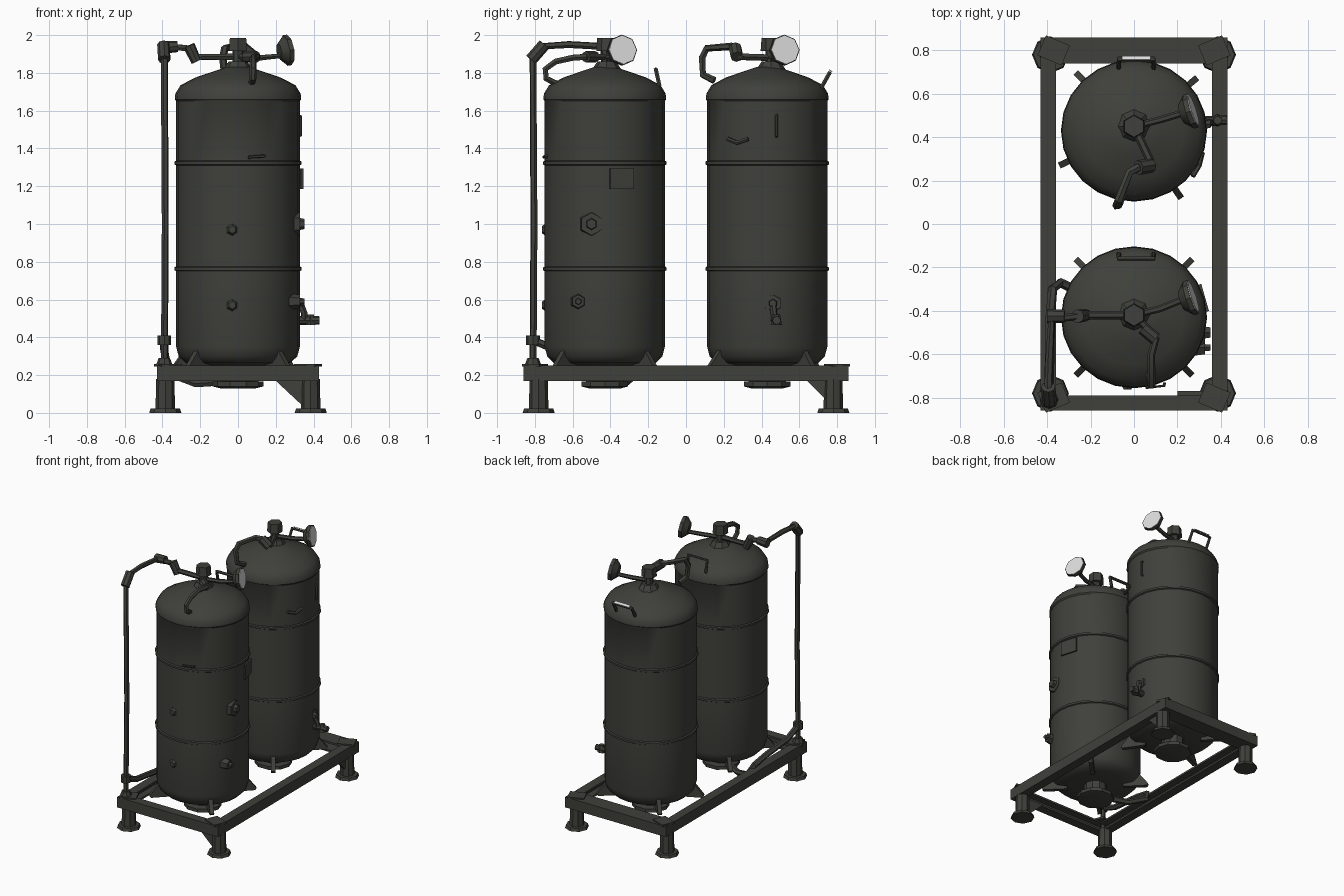
import bpy, bmesh, math
from mathutils import Vector, Matrix

if "Cube" in bpy.data.objects:
    bpy.data.objects.remove(bpy.data.objects["Cube"])


def material(name, color):
    m = bpy.data.materials.new(name)
    m.use_nodes = True
    m.diffuse_color = color
    m.node_tree.nodes["Principled BSDF"].inputs["Base Color"].default_value = color
    return m


OLIVE = material("dark olive paint", (0.05, 0.052, 0.043, 1))
PALE = material("pale dial", (0.72, 0.72, 0.72, 1))


def finish(name, bm, mat=OLIVE, smooth=False):
    bmesh.ops.recalc_face_normals(bm, faces=bm.faces)
    me = bpy.data.meshes.new(name)
    bm.to_mesh(me)
    bm.free()
    me.materials.append(mat)
    ob = bpy.data.objects.new(name, me)
    bpy.context.collection.objects.link(ob)
    if smooth:
        bpy.ops.object.select_all(action='DESELECT')
        ob.select_set(True)
        bpy.context.view_layer.objects.active = ob
        bpy.ops.object.shade_smooth_by_angle(angle=math.radians(35))
    return ob


def box(name, center, size, turn=0, mat=OLIVE, tilt=0):
    bm = bmesh.new()
    place = (Matrix.Translation(center) @ Matrix.Rotation(turn, 4, 'Z')
             @ Matrix.Rotation(tilt, 4, 'X') @ Matrix.Diagonal((*size, 1)))
    bmesh.ops.create_cube(bm, size=1, matrix=place)
    return finish(name, bm, mat)


def rod(name, start, end, r1, r2=None, sides=8, mat=OLIVE):
    a, b = Vector(start), Vector(end)
    d = b - a
    bm = bmesh.new()
    bmesh.ops.create_cone(
        bm, cap_ends=True, segments=sides, radius1=r1, radius2=r1 if r2 is None else r2,
        depth=d.length,
        matrix=Matrix.Translation((a + b) / 2) @ d.to_track_quat('Z', 'Y').to_matrix().to_4x4())
    return finish(name, bm, mat, sides > 6)


def pipe(name, points, radius, mat=OLIVE):
    cu = bpy.data.curves.new(name, 'CURVE')
    cu.dimensions = '3D'
    cu.bevel_depth = radius
    cu.bevel_resolution = 1
    cu.use_fill_caps = True
    sp = cu.splines.new('POLY')
    sp.points.add(len(points) - 1)
    for p, co in zip(sp.points, points):
        p.co = (*co, 1)
    tmp = bpy.data.objects.new(name, cu)
    bpy.context.collection.objects.link(tmp)
    bpy.context.view_layer.update()
    me = bpy.data.meshes.new_from_object(tmp.evaluated_get(bpy.context.evaluated_depsgraph_get()))
    bpy.data.objects.remove(tmp)
    bm = bmesh.new()
    bm.from_mesh(me)
    return finish(name, bm, mat, True)


def prism(name, outline, offset):
    bm = bmesh.new()
    face = bm.faces.new([bm.verts.new(p) for p in outline])
    out = bmesh.ops.extrude_face_region(bm, geom=[face])
    bmesh.ops.translate(bm, vec=offset,
                        verts=[v for v in out["geom"] if isinstance(v, bmesh.types.BMVert)])
    return finish(name, bm)


def lathe(name, profile, center, sides=24):
    bm = bmesh.new()
    rings = [[bm.verts.new((center[0] + 1.03 * r * math.cos(math.tau * i / sides),
                            center[1] + r * math.sin(math.tau * i / sides), z))
              for i in range(sides)] for r, z in profile]
    for lo, hi in zip(rings, rings[1:]):
        for i in range(sides):
            j = (i + 1) % sides
            bm.faces.new((lo[i], lo[j], hi[j], hi[i]))
    bm.faces.new(rings[0])
    bm.faces.new(rings[-1])
    return finish(name, bm, OLIVE, True)


def channel(name, start, end, inward, depth=0.07):
    # C-section beam: outer web with two flanges pointing inward
    a, n = Vector(start), Vector(inward)
    section = [(0, .17), (depth, .17), (depth, .185), (.02, .185),
               (.02, .235), (depth, .235), (depth, .25), (0, .25)]
    return prism(name, [a + n * u + Vector((0, 0, z)) for u, z in section],
                 Vector(end) - a)


# Base frame
X, Y = 0.43, 0.86
channel("frame_beam_left", (X, -Y, 0), (X, Y, 0), (-1, 0, 0))
channel("frame_beam_right", (-X, -Y, 0), (-X, Y, 0), (1, 0, 0))
channel("frame_beam_front", (-X, -Y, 0), (X, -Y, 0), (0, 1, 0))
channel("frame_beam_back", (-X, Y, 0), (X, Y, 0), (0, -1, 0), 0.12)

# Legs with foot plates
for sx, side in ((1, "left"), (-1, "right")):
    for sy, end in ((1, "back"), (-1, "front")):
        x, y = sx * 0.385, sy * 0.78
        tag = f"{end}_{side}"
        rod(f"leg_{tag}", (x, y, .015), (x, y, .18), .052, .048, 8)
        rod(f"foot_plate_{tag}", (x, y, 0), (x, y, .022), .085, .078, 8)
        box(f"corner_plate_{tag}", (sx * .37, sy * .8, .252), (.12, .1, .015), sx * sy * .4)
prism("leg_gusset_front", [(.2, -.79, .17), (.35, -.79, .17), (.35, -.79, .03)], (0, .02, 0))
prism("leg_gusset_back", [(.38, .64, .17), (.38, .75, .17), (.38, .75, .06)], (.02, 0, 0))

# Tanks and everything mounted the same way on both
shell = [(.2, .25), (.27, .265), (.305, .3), (.318, .35), (.318, .75), (.327, .755),
         (.327, .77), (.318, .775), (.318, 1.31), (.327, 1.315), (.327, 1.33),
         (.318, 1.335), (.318, 1.65), (.325, 1.66), (.322, 1.69), (.295, 1.735),
         (.22, 1.775), (.12, 1.81), (.06, 1.83)]
for tag, cy, foot_angles in (("front", -.43, (45, 135, 225, 315)),
                             ("back", .43, (-55, 205, 135, 40))):
    lathe(f"tank_{tag}", shell, (0, cy))
    lathe(f"drain_flange_{tag}", [(.09, .13), (.13, .14), (.13, .165), (.08, .17), (.08, .26)],
          (0, cy), 10)
    for k, deg in enumerate(foot_angles):
        a = math.radians(deg)
        u, v = math.cos(a), math.sin(a)
        side = Vector((-v, u, 0)) * .03
        fin = [Vector((u * r, cy + v * r, z)) - side / 2
               for r, z in ((.2, .23), (.37, .23), (.38, .245), (.29, .36), (.2, .28))]
        prism(f"tank_foot_{tag}_{k}", fin, side)

    # Valve on the dome
    vy = cy + (.01 if cy < 0 else .02)
    rod(f"valve_base_{tag}", (0, vy, 1.8), (0, vy, 1.86), .09, .05, 8)
    rod(f"valve_stem_{tag}", (0, vy, 1.85), (0, vy, 1.93), .03, .03, 8)
    rod(f"valve_cap_{tag}", (0, vy, 1.915), (0, vy, 1.985), .055, .05, 6)

    # Pressure gauge
    gy = cy + .09
    n = Vector((.92, .3, .15)).normalized()
    g = Vector((.26, gy, 1.92))
    pipe(f"gauge_pipe_{tag}", [(0, vy, 1.88), (.12, vy + .03, 1.88), (.22, gy - .01, 1.89),
                               g - n * .03], .016)
    rod(f"gauge_back_{tag}", g - n * .045, g - n * .01, .045, .08, 8)
    rod(f"gauge_rim_{tag}", g - n * .01, g + n * .012, .082, .082, 8)
    rod(f"gauge_dial_{tag}", g + n * .011, g + n * .016, .076, .076, 8, PALE)

# Dome brackets
for tag, y, z, lean in (("front", -.14, 1.75, -.02), ("back", .71, 1.73, .05)):
    pipe(f"lift_handle_{tag}", [(-.07, y, z - .02), (-.07, y + lean, z + .07),
                                (.09, y + lean, z + .07), (.09, y, z - .02)], .012)
box("handle_plate", (.01, .765, 1.812), (.13, .02, .005), 0, PALE, -.5)

# Riser pipe and its link to the front tank
pipe("riser_pipe", [(-.39, -.81, .2), (-.385, -.805, 1.0), (-.39, -.81, 1.88),
                    (-.395, -.77, 1.94), (-.39, -.62, 1.95), (-.38, -.44, 1.94),
                    (-.26, -.425, 1.93), (-.22, -.42, 1.885), (0, -.42, 1.885)], .019)
rod("riser_elbow_front", (-.39, -.82, 1.87), (-.395, -.75, 1.95), .033, .033, 8)
rod("riser_elbow_back", (-.4, -.425, 1.935), (-.32, -.425, 1.94), .034, .03, 8)
rod("riser_union", (-.26, -.425, 1.945), (-.22, -.42, 1.86), .032, .028, 8)
rod("riser_collar", (-.39, -.81, .36), (-.39, -.81, .41), .036, .036, 8)
rod("riser_base", (-.39, -.81, .25), (-.39, -.81, .29), .045, .03, 8)
pipe("drain_pipe", [(0, -.43, .17), (-.22, -.33, .155), (-.34, -.27, .2), (-.375, -.3, .27),
                    (-.385, -.42, .3), (-.39, -.68, .33), (-.39, -.8, .38)], .022)

# Hooked dome pipes
pipe("dome_pipe_front", [(0, -.42, 1.885), (.06, -.48, 1.885), (.1, -.53, 1.885),
                         (.08, -.6, 1.88), (.08, -.69, 1.86), (.08, -.745, 1.82),
                         (.08, -.74, 1.77), (.07, -.68, 1.74)], .018)
rod("dome_union_front", (.04, -.48, 1.885), (.1, -.53, 1.885), .03, .03, 8)
pipe("dome_pipe_back", [(0, .45, 1.88), (.07, .3, 1.885), (.06, .26, 1.9), (.02, .26, 1.935),
                        (-.02, .24, 1.94), (-.07, .11, 1.93), (-.08, .085, 1.88),
                        (-.07, .09, 1.79), (-.05, .15, 1.76)], .02)
rod("dome_union_back", (.08, .27, 1.885), (.02, .26, 1.935), .034, .034, 8)

# Side fittings
for name, y, z, r in (("sight_boss", -.5, 1.0, .06), ("front_boss", -.57, .59, .035),
                      ("back_boss", .46, .58, .045)):
    rod(f"{name}_plate", (.27, y, z), (.328, y, z), r * 1.25, r, 6)
    rod(f"{name}_nut", (.32, y, z), (.352, y, z), r * .55, r * .45, 6)
rod("tap_body", (.29, .47, .49), (.43, .48, .49), .025, .022, 8)
rod("tap_end", (.385, .478, .465), (.385, .478, .52), .03, .02, 6)
pipe("tap_drop", [(.33, .46, .58), (.35, .465, .53), (.35, .47, .49)], .018)
for k, z in enumerate((.57, .97)):
    rod(f"front_nub_{k}", (-.03, -.73, z), (-.03, -.762, z), .04, .02, 6)
pipe("front_handle", [(.06, -.74, 1.35), (.06, -.755, 1.355), (.14, -.745, 1.36),
                      (.14, -.73, 1.36)], .008)
pipe("back_tank_hook", [(.27, .22, 1.45), (.3, .27, 1.43), (.315, .33, 1.45)], .012)
pipe("back_tank_loop", [(.31, .48, 1.46), (.333, .48, 1.47), (.333, .48, 1.57),
                        (.31, .48, 1.58)], .008)
box("front_tank_label", (.322, -.34, 1.24), (.012, .13, .11), math.radians(16))
